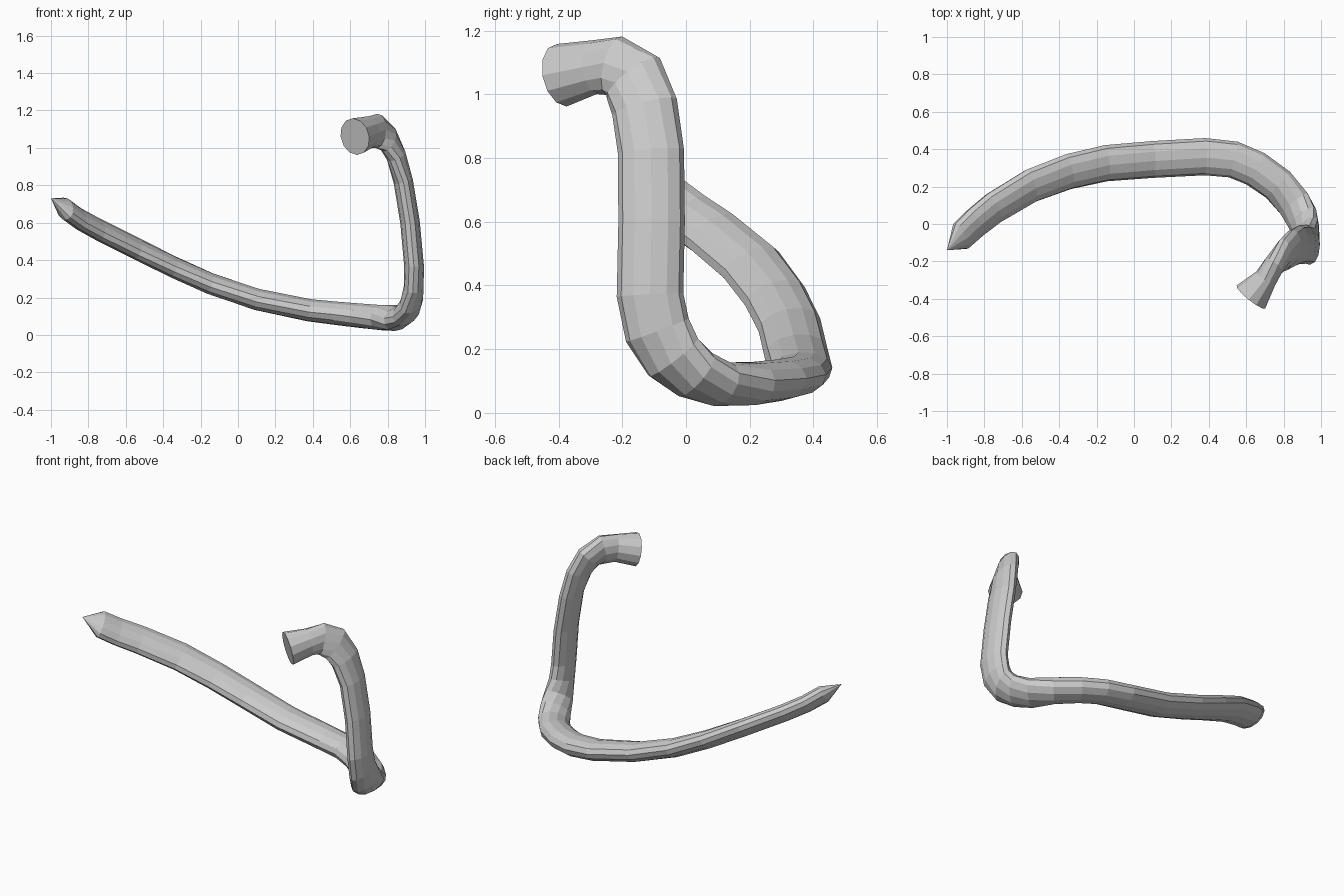
import bpy, bmesh, math
from mathutils import Vector

if "Cube" in bpy.data.objects:
    bpy.data.objects.remove(bpy.data.objects["Cube"])

# Centre line of the bent bar, from left tip to flared end
path = [(-.925, -.065, .675), (-.85, .005, .62), (-.75, .085, .565), (-.55, .205, .465),
        (-.35, .28, .365), (-.15, .325, .275), (.1, .345, .19), (.38, .36, .132),
        (.53, .345, .115), (.65, .295, .103), (.77, .21, .092), (.855, .11, .09),
        (.90, .03, .12), (.927, -.04, .175), (.94, -.09, .26), (.941, -.113, .37),
        (.92, -.108, .6), (.884, -.11, .82), (.845, -.13, .96), (.80, -.165, 1.05),
        (.745, -.225, 1.09), (.705, -.29, 1.085), (.625, -.39, 1.06)]
# Path index: thin direction, half width, half thickness
keys = {0: ((.55, -.3, .75), .088, .05),
        3: ((.5, -.25, .8), .098, .052),
        7: ((.08, -.1, 1), .1, .06),
        10: ((-.2, .05, .9), .095, .068),
        12: ((-.7, .1, .7), .1, .06),
        14: ((-1, 0, .15), .105, .053),
        17: ((-1, 0, -.2), .104, .052),
        19: ((-.95, .2, -.2), .105, .055),
        21: ((-.79, .61, 0), .085, .062),
        22: ((-.79, .61, 0), .1, .098)}
SIDES = 12


def key_at(i):
    lo = max(k for k in keys if k <= i)
    hi = min(k for k in keys if k >= i)
    t = 0 if hi == lo else (i - lo) / (hi - lo)
    (n0, a0, b0), (n1, a1, b1) = keys[lo], keys[hi]
    return Vector(n0).lerp(Vector(n1), t), a0 + (a1 - a0) * t, b0 + (b1 - b0) * t


# Sweep a flattened oval along the path
pts = [Vector(p) for p in path]
last = len(pts) - 1
bm = bmesh.new()
rings = []
for i, p in enumerate(pts):
    tangent = (pts[min(i + 1, last)] - pts[max(i - 1, 0)]).normalized()
    n, a, b = key_at(i)
    n = (n - tangent * n.dot(tangent)).normalized()
    w = tangent.cross(n)
    ring = []
    for k in range(SIDES):
        ang = math.tau * k / SIDES
        ring.append(bm.verts.new(p + w * a * math.cos(ang) + n * b * math.sin(ang)))
    rings.append(ring)
for r0, r1 in zip(rings, rings[1:]):
    for k in range(SIDES):
        j = (k + 1) % SIDES
        bm.faces.new((r0[k], r0[j], r1[j], r1[k]))

# Pointed left tip and flat flared end
tip = bm.verts.new((-1, -.14, .73))
for k in range(SIDES):
    bm.faces.new((tip, rings[0][(k + 1) % SIDES], rings[0][k]))
bm.faces.new(rings[-1])
bmesh.ops.recalc_face_normals(bm, faces=bm.faces)

mesh = bpy.data.meshes.new("bent_bar")
bm.to_mesh(mesh)
bm.free()
bpy.context.collection.objects.link(bpy.data.objects.new("bent_bar", mesh))
